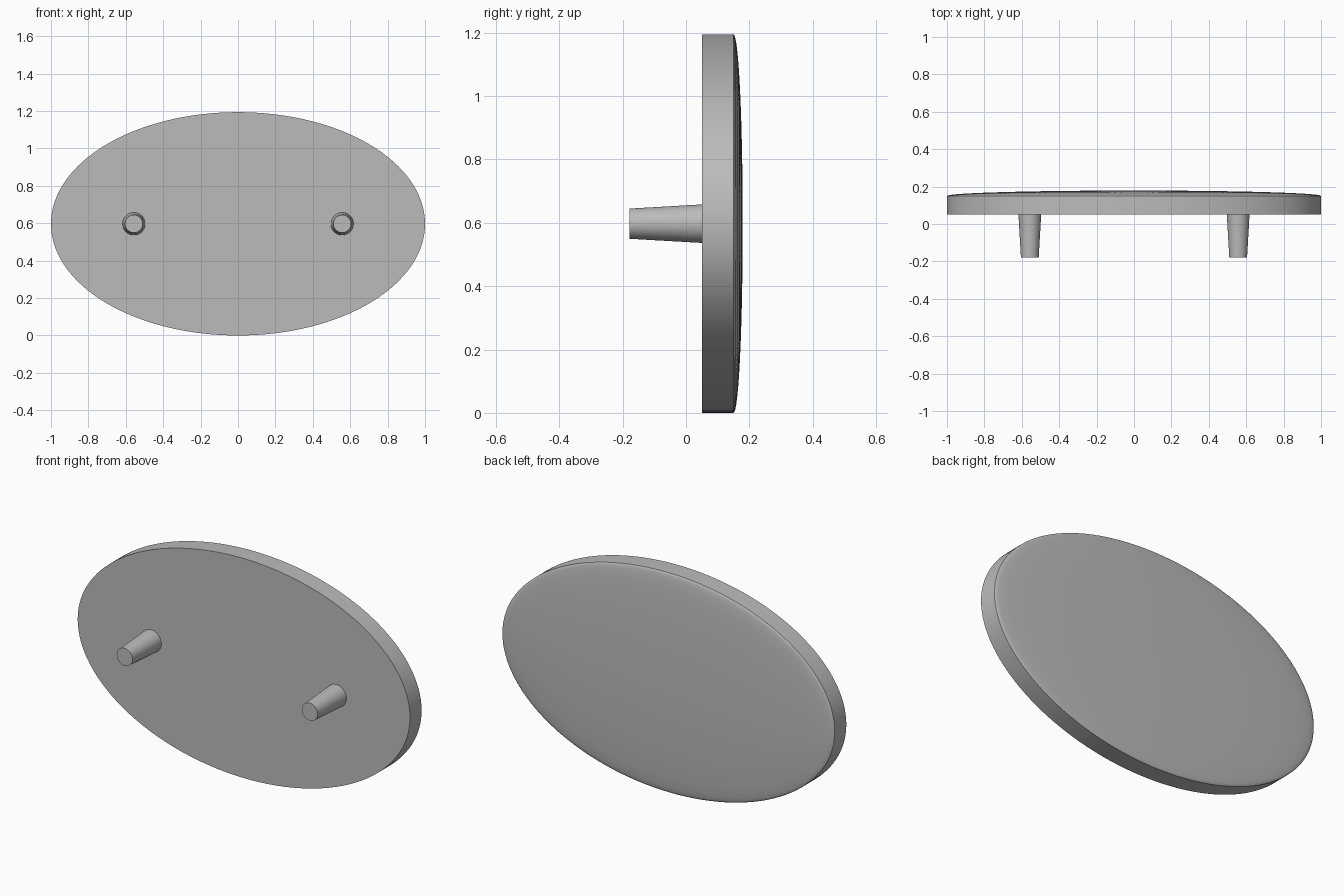
import bpy, bmesh, math

if "Cube" in bpy.data.objects:
    bpy.data.objects.remove(bpy.data.objects["Cube"])

grey = bpy.data.materials.new("plain grey")
grey.diffuse_color = (0.5, 0.5, 0.5, 1)
grey.use_nodes = True
grey.node_tree.nodes["Principled BSDF"].inputs["Base Color"].default_value = grey.diffuse_color

CENTRE_Z = 0.597


def turned(name, x, rx, rz, profile, segments):
    """Stack elliptical rings along y from (scale, y) pairs and cap both ends."""
    bm = bmesh.new()
    rings = []
    for scale, y in profile:
        rings.append([bm.verts.new((x + rx * scale * math.cos(a), y,
                                    CENTRE_Z + rz * scale * math.sin(a)))
                      for a in (2 * math.pi * i / segments for i in range(segments))])
    for low, high in zip(rings, rings[1:]):
        for i in range(segments):
            j = (i + 1) % segments
            bm.faces.new((low[i], low[j], high[j], high[i]))
    bm.faces.new(rings[0])
    bm.faces.new(rings[-1])
    bmesh.ops.recalc_face_normals(bm, faces=bm.faces)
    mesh = bpy.data.meshes.new(name)
    bm.to_mesh(mesh)
    bm.free()
    mesh.materials.append(grey)
    obj = bpy.data.objects.new(name, mesh)
    bpy.context.collection.objects.link(obj)
    bpy.ops.object.select_all(action='DESELECT')
    obj.select_set(True)
    bpy.context.view_layer.objects.active = obj
    bpy.ops.object.shade_smooth_by_angle(angle=math.radians(30))
    return obj


# Oval plate: flat front, straight rim, shallow domed back
STEPS = 16
dome = [(math.cos(t), 0.15 + 0.029 * math.sin(t))
        for t in (math.pi / 2 * i / STEPS for i in range(STEPS))]
turned("oval_plate", 0, 1.0, 0.597, [(1, 0.05)] + dome + [(0.02, 0.179)], 128)

# Two tapered pegs on the front
for side, label in ((-1, "left"), (1, "right")):
    turned(label + "_peg", side * 0.557, 0.061, 0.061, [(0.78, -0.179), (1, 0.055)], 48)
